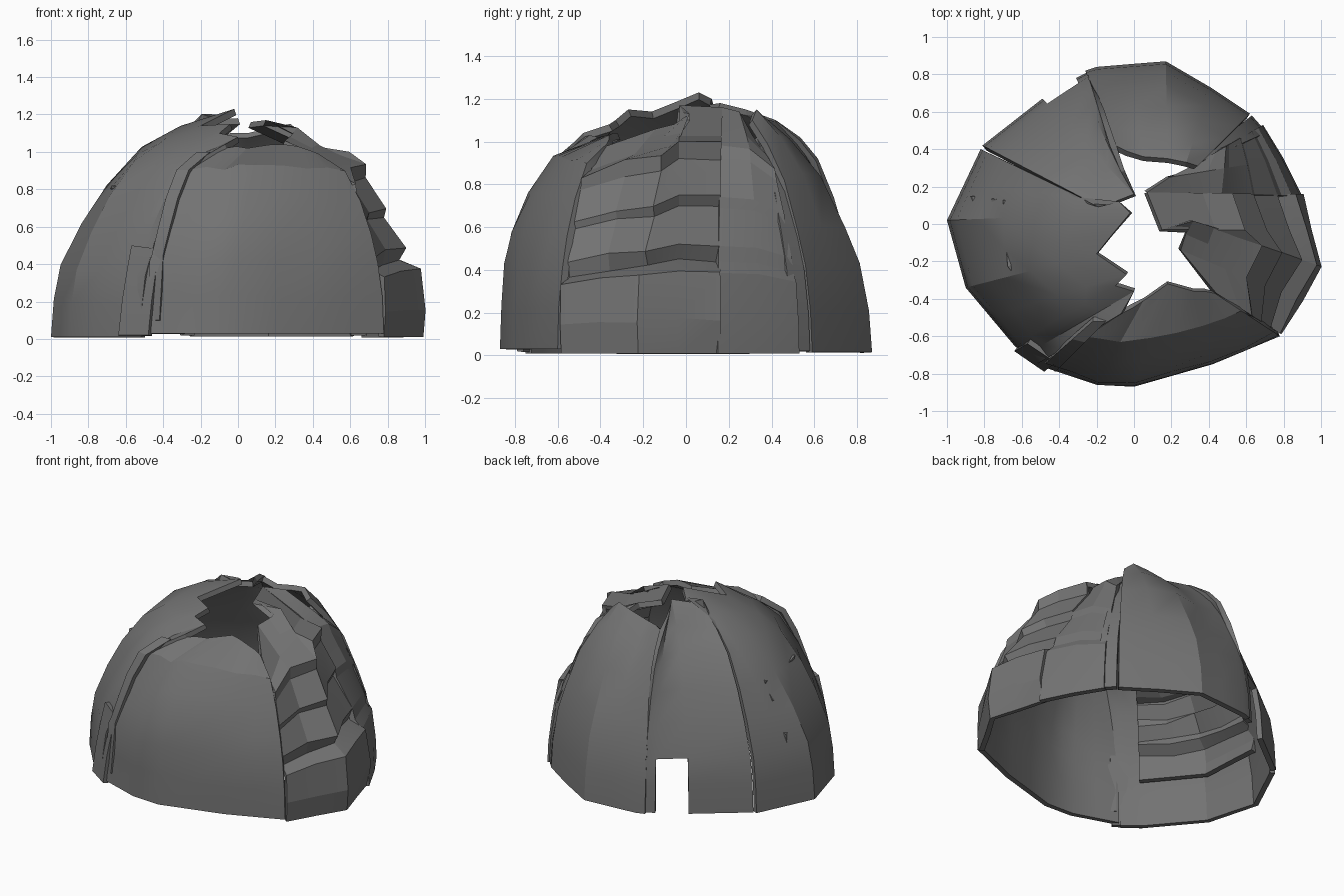
import bpy, bmesh, random
from math import sin, pi
from mathutils import Vector

if "Cube" in bpy.data.objects:
    bpy.data.objects.remove(bpy.data.objects["Cube"])

random.seed(4)

# Dark grey shell material
dark = bpy.data.materials.new("dark_shell")
dark.diffuse_color = (.17, .17, .17, 1)
dark.use_nodes = True
dark.node_tree.nodes["Principled BSDF"].inputs["Base Color"].default_value = dark.diffuse_color


def along(points, u):
    """Point at fraction u of a polyline (each segment counts equally)."""
    s = u * (len(points) - 1)
    i = min(int(s), len(points) - 2)
    return Vector(points[i]).lerp(Vector(points[i + 1]), s - i)


def panel(name, base, tops, profile, z0=0.02, thick=0.035, skip=(), jitter=0.0, angle=25, belly=0.0):
    """Shell plate: columns rise from the base line to the (broken) top points
    following a (radius fraction, height) profile. skip = (column, level) holes,
    belly = extra bulge of the middle columns."""
    bm = bmesh.new()
    r_end, z_end = profile[-1]
    n, cols = len(tops), []
    for c, top in enumerate(tops):
        u = c / (n - 1)
        b = along(base, u)
        col = []
        for k, (r, z) in enumerate(profile):
            inner = 0 < k < len(profile) - 1
            t = ((1 - r) / (1 - r_end)) ** (1 + belly * sin(pi * u))
            j = random.uniform(-jitter, jitter) if inner else 0
            p = b.lerp(Vector(top[:2]), t) * (1 + j)
            j = random.uniform(-jitter, jitter) if inner else 0
            col.append(bm.verts.new((p.x, p.y, z0 + (top[2] - z0) * z / z_end + j)))
        cols.append(col)
    for c in range(n - 1):
        for k in range(len(profile) - 1):
            if (c, k) not in skip:
                bm.faces.new((cols[c][k], cols[c + 1][k], cols[c + 1][k + 1], cols[c][k + 1]))
    me = bpy.data.meshes.new(name)
    bm.to_mesh(me)
    bm.free()
    me.materials.append(dark)
    ob = bpy.data.objects.new(name, me)
    bpy.context.collection.objects.link(ob)
    mod = ob.modifiers.new("thickness", 'SOLIDIFY')
    mod.thickness, mod.offset = thick, -1
    bpy.ops.object.select_all(action='DESELECT')
    ob.select_set(True)
    bpy.context.view_layer.objects.active = ob
    bpy.ops.object.modifier_apply(modifier=mod.name)
    bpy.ops.object.shade_smooth_by_angle(angle=angle * 0.01745)
    return ob


# Curves of the dome, from ground to crown
dome = [(1, 0), (.985, .2), (.95, .38), (.84, .6), (.71, .8), (.53, 1.0), (.33, 1.11), (.05, 1.2)]
back = [(1, 0), (.985, .2), (.94, .43), (.87, .6), (.75, .85), (.6, 1.03), (.46, 1.15)]
bulge = [(1, 0), (.98, .2), (.96, .4), (.89, .56), (.8, .75), (.68, .92), (.45, 1.03)]
lapped = [(.98, 0), (1, .15), (.97, .36), (.85, .41), (.88, .48), (.75, .65), (.77, .7),
          (.66, .87), (.66, .94), (.52, .97), (.25, 1.1)]
worn = [(1, 0), (.99, .15), (.95, .36), (.9, .41), (.88, .48), (.77, .65), (.76, .7),
        (.64, .87), (.61, .93), (.5, .99), (.25, 1.1)]
strip = [(1, 0), (.7, .2), (.3, .38), (0, .5)]

# Left shell with jagged crown edge
panel("left_shell",
      [(-.82, .40), (-1, .02), (-.9, -.34), (-.64, -.65), (-.52, -.75)],
      [(-.18, .09, 1.17), (-.08, .12, 1.2), (-.02, .06, 1.23), (-.12, -.06, 1.18), (-.2, -.16, 1.14),
       (-.04, -.27, 1.15), (-.1, -.33, 1.1), (0, -.36, 1.08), (-.07, -.48, 1.04)], dome, z0=.01)

# Door plate, the opening is left out of the middle column
panel("door_plate",
      [(-.25, .81), (-.31, .78), (-.49, .67), (-.81, .42)],
      [(-.13, .42, 1.1), (-.07, .28, 1.15), (0, .16, 1.18), (-.18, .09, 1.17)],
      dome, skip={(1, 0), (1, 1)})

# Back shell
panel("back_shell",
      [(.62, .59), (.41, .73), (.17, .87), (-.02, .855), (-.2, .84), (-.26, .82)],
      [(.34, .31, 1.1), (.28, .33, 1.15), (.18, .35, 1.13), (.05, .36, 1.1), (-.04, .39, 1.1), (-.12, .43, 1.09)],
      back, z0=.015)

# Dented front shell
panel("front_shell",
      [(-.5, -.76), (-.2, -.86), (0, -.87), (.42, -.75), (.78, -.6)],
      [(-.07, -.48, 1.02), (-.01, -.45, 1.03), (.05, -.41, 1.02), (.11, -.37, 1.03), (.18, -.32, 1.04),
       (.25, -.34, 1.04), (.32, -.36, 1.03), (.38, -.36, 1.01), (.43, -.37, .99)],
      bulge, z0=.03, jitter=.012, belly=.35)

# Right side: lapped planks, then a worn plate up to the back shell
panel("right_planks",
      [(.79, -.59), (1.01, -.23), (.9, .16)],
      [(.44, -.37, .98), (.25, -.14, 1.06), (.3, .02, 1.1), (.15, -.03, 1.17), (.07, .17, 1.16)],
      lapped, z0=.01, jitter=.01, angle=12)
panel("right_plate",
      [(.9, .15), (.8, .35), (.69, .53)],
      [(.07, .17, 1.16), (.19, .25, 1.14), (.31, .31, 1.03)], worn, z0=.01, angle=12)

# Inner planking exposed inside the left shell
panel("inner_left_planks",
      [(-.88, .15), (-.85, -.28), (-.57, -.62)],
      [(-.48, .1, .88), (-.47, -.04, .86), (-.46, -.16, .9), (-.4, -.28, .85), (-.32, -.36, .88)],
      lapped, z0=.29, jitter=.012, angle=12)

# Loose strips covering the broken seams
panel("front_left_strip", [(-.64, -.68), (-.48, -.79)], [(-.57, -.64, .5), (-.42, -.74, .48)], strip)
panel("upper_left_strip", [(-.48, -.75), (-.42, -.79)],
      [(-.22, -.52, 1.0), (-.15, -.52, 1.0)], bulge, z0=.1)
panel("back_right_strip", [(.71, .49), (.63, .58)], [(.35, .33, 1.02), (.32, .34, 1.03)], back, z0=.02)
